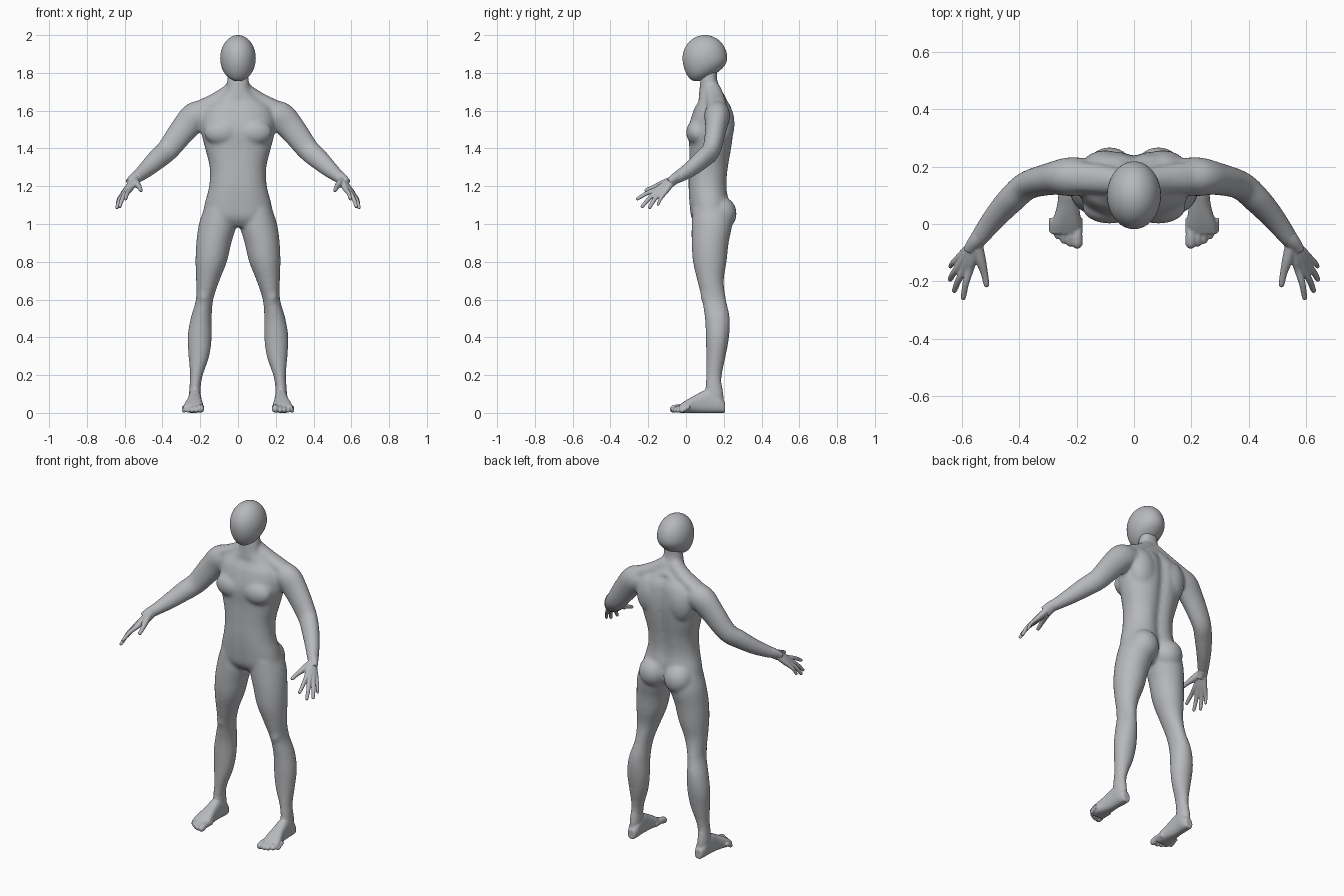
import bpy
import bmesh
import math
from mathutils import Vector, Matrix

X, Y, Z = Vector((1, 0, 0)), Vector((0, 1, 0)), Vector((0, 0, 1))

if "Cube" in bpy.data.objects:
    bpy.data.objects.remove(bpy.data.objects["Cube"], do_unlink=True)

# Single grey material
grey = bpy.data.materials.new("plain_grey")
grey.use_nodes = True
colour = (0.47, 0.48, 0.5, 1)
grey.diffuse_color = colour
for node in grey.node_tree.nodes:
    if node.type == "BSDF_PRINCIPLED":
        node.inputs["Base Color"].default_value = colour
        node.inputs["Roughness"].default_value = 0.6


def spline(stations, steps=5):
    """Smooth a list of number tuples with a Catmull-Rom spline."""
    padded = [stations[0]] + list(stations) + [stations[-1]]
    result = []
    for p, q, r, s in zip(padded, padded[1:], padded[2:], padded[3:]):
        for k in range(steps):
            t = k / steps
            result.append(tuple(
                b + t * ((c - a) + t * ((2 * a - 5 * b + 4 * c - d) + t * (3 * b - a - 3 * c + d))) / 2
                for a, b, c, d in zip(p, q, r, s)))
    return result + [tuple(stations[-1])]


def loft(bm, stations, hint, normal=None, power=1.0, sides=32):
    """Skin elliptical rings; each station is x, y, z, half width, half depth."""
    rings = spline(stations)
    centres = [Vector(ring[:3]) for ring in rings]
    loops = []
    for i, ring in enumerate(rings):
        ahead = centres[min(i + 1, len(rings) - 1)] - centres[max(i - 1, 0)]
        along = normal or ahead.normalized()
        v = (hint - along * hint.dot(along)).normalized()
        u = v.cross(along)
        loop = []
        for k in range(sides):
            angle = math.tau * k / sides
            c, s = math.cos(angle), math.sin(angle)
            c = math.copysign(abs(c) ** power, c)
            s = math.copysign(abs(s) ** power, s)
            loop.append(bm.verts.new(centres[i] + u * c * ring[3] + v * s * ring[4]))
        loops.append(loop)
    for low, high in zip(loops, loops[1:]):
        for k in range(sides):
            n = (k + 1) % sides
            bm.faces.new((low[k], low[n], high[n], high[k]))
    bm.faces.new(loops[0])
    bm.faces.new(loops[-1])
    return [vert for loop in loops for vert in loop]


def column(bm, rows, power=1.0):
    """Upright loft from rows of z, centre x, half width, front y, back y."""
    stations = [(x, (f + b) / 2, z, w, (b - f) / 2) for z, x, w, f, b in rows]
    return loft(bm, stations, Y, Z, power)


def digit(bm, points, radii):
    """Tapered round-tipped tube through the points."""
    stations = [(*p, r, r) for p, r in zip(points, radii)]
    tip = Vector(points[-1])
    end = tip + (tip - Vector(points[-2])).normalized() * radii[-1] * 0.8
    stations.append((*end, radii[-1] * 0.45, radii[-1] * 0.45))
    loft(bm, stations, Z, sides=16)


def blob(bm, centre, size):
    matrix = Matrix.Translation(centre) @ Matrix.Diagonal((*size, 1))
    bmesh.ops.create_uvsphere(bm, u_segments=32, v_segments=20, radius=1, matrix=matrix)


def finish(bm, name, voxel=0, relax=0):
    bmesh.ops.recalc_face_normals(bm, faces=bm.faces[:])
    mesh = bpy.data.meshes.new(name)
    bm.to_mesh(mesh)
    mesh.materials.append(grey)
    mesh.shade_smooth()
    obj = bpy.data.objects.new(name, mesh)
    bpy.context.collection.objects.link(obj)
    if voxel:
        fuse = obj.modifiers.new("fuse", "REMESH")
        fuse.mode = "VOXEL"
        fuse.voxel_size = voxel
        fuse.use_smooth_shade = True
        soften = obj.modifiers.new("soften", "SMOOTH")
        soften.factor = 0.5
        soften.iterations = relax
    return obj


def finish_pair(bm, name, voxel, relax):
    finish(bm, "left_" + name, voxel, relax)
    bmesh.ops.scale(bm, vec=(-1, 1, 1), verts=bm.verts[:])
    finish(bm, "right_" + name, voxel, relax)
    bm.free()


# Body: limbs and muscles on one side first
body = bmesh.new()
column(body, [
    (1.08, .105, .075, .035, .235), (1, .108, .099, .03, .245),
    (.9, .128, .093, .03, .226), (.8, .142, .083, .037, .215),
    (.7, .16, .062, .06, .2), (.6, .177, .046, .084, .212),
    (.5, .195, .056, .1, .232), (.4, .203, .064, .105, .228),
    (.3, .207, .055, .107, .21), (.2, .22, .034, .107, .19),
    (.13, .228, .03, .104, .19), (.06, .228, .03, .115, .19)])
loft(body, [
    (.15, .165, 1.58, .06, .06), (.22, .165, 1.572, .078, .068),
    (.285, .158, 1.505, .072, .057), (.37, .135, 1.395, .06, .049),
    (.425, .088, 1.345, .055, .047), (.487, .02, 1.288, .044, .04),
    (.548, -.06, 1.238, .03, .031)], Y)
# Neck-to-shoulder slope
loft(body, [(.02, .14, 1.71, .05, .045), (.1, .155, 1.665, .04, .05),
            (.21, .165, 1.61, .04, .055)], Y)
# Chest, shoulder blade, buttock, kneecap
blob(body, (.085, .058, 1.485), (.095, .057, .07))
blob(body, (.1, .195, 1.53), (.085, .062, .12))
blob(body, (.085, .185, 1.055), (.085, .083, .09))
blob(body, (.18, .11, .62), (.032, .033, .05))
# Mirror to the other side
copied = bmesh.ops.duplicate(body, geom=body.verts[:] + body.edges[:] + body.faces[:])
other = [item for item in copied["geom"] if isinstance(item, bmesh.types.BMVert)]
bmesh.ops.scale(body, vec=(-1, 1, 1), verts=other)
# Trunk and neck
trunk = column(body, [
    (1.83, 0, .052, .09, .165), (1.76, 0, .057, .076, .166),
    (1.7, 0, .073, .07, .192), (1.65, 0, .135, .062, .228),
    (1.6, 0, .185, .036, .25), (1.5, 0, .196, .01, .257),
    (1.4, 0, .174, .014, .246), (1.3, 0, .15, .012, .23),
    (1.2, 0, .153, .01, .222), (1.1, 0, .178, .016, .235),
    (1.03, 0, .18, .027, .23), (.985, 0, .1, .06, .19)], 0.9)
# Spine furrow and shallow breastbone line
for vert in trunk:
    if vert.co.z < 1.66:
        dip = math.exp(-(vert.co.x / 0.035) ** 2)
        vert.co.y -= dip * (0.02 if vert.co.y > 0.12 else -0.005)
finish(body, "body", 0.009, 10)
body.free()

# Head: egg with the chin pushed forward
head = bmesh.new()
bmesh.ops.create_uvsphere(head, u_segments=48, v_segments=32, radius=1)
for vert in head.verts:
    x, y, z = vert.co
    chin = max(0, -z) ** 2
    vert.co = (.094 * x, .1 + .118 * y * (1 - .25 * chin) - .045 * chin, 1.878 + .122 * z)
finish(head, "head")
head.free()

# Hands: palm bones fan out from the wrist into the fingers
hand = bmesh.new()
wrist = Vector((.548, -.06, 1.238))
loft(hand, [(.53, -.035, 1.255, .03, .03), (*wrist, .032, .027),
            (.565, -.09, 1.213, .034, .021)], Y)
fingers = [((.572, -.158, 1.182), (.595, -.257, 1.133)),
           ((.592, -.16, 1.166), (.626, -.232, 1.092)),
           ((.608, -.146, 1.155), (.641, -.193, 1.087)),
           ((.616, -.122, 1.153), (.64, -.148, 1.103))]
for number, (knuckle, tip) in enumerate(fingers):
    knuckle, tip = Vector(knuckle), Vector(tip)
    root = wrist + (knuckle - wrist) * 0.1
    middle = knuckle.lerp(tip, 0.5) + Vector((.003, 0, .005))
    slim = 0.85 if number == 3 else 1
    digit(hand, [root, root.lerp(knuckle, 0.6), knuckle, middle, tip],
          [r * slim for r in (.02, .018, .014, .0115, .009)])
digit(hand, [(.548, -.075, 1.23), (.535, -.125, 1.212), (.522, -.17, 1.195), (.514, -.212, 1.178)],
      (.022, .019, .013, .01))
finish_pair(hand, "hand", 0.0035, 4)

# Feet: flat-soled wedge with five toes
foot = bmesh.new()
rows = [(.207, .226, .022, .055), (.175, .226, .033, .095), (.12, .228, .034, .125),
        (.06, .23, .039, .1), (0, .235, .052, .066), (-.035, .238, .052, .042)]
loft(foot, [(x, y, top / 2, w, top / 2) for y, x, w, top in rows], Z, -Y, 0.8)
column(foot, [(.16, .226, .028, .108, .187), (.1, .228, .031, .1, .197),
              (.04, .228, .03, .1, .2)])
for toe in range(5):
    radius = 0.019 if toe == 0 else 0.0145 - 0.0008 * toe
    x = 0.198 + 0.021 * toe + (0.004 if toe else 0)
    tip = -0.07 + 0.003 * toe ** 2
    digit(foot, [(x, 0.02, 0.028), (x, tip + 0.03, 0.028), (x, tip, radius)],
          (radius, radius * 0.95, radius))
for vert in foot.verts:
    vert.co.z = max(vert.co.z, 0)
finish_pair(foot, "foot", 0.004, 4)
